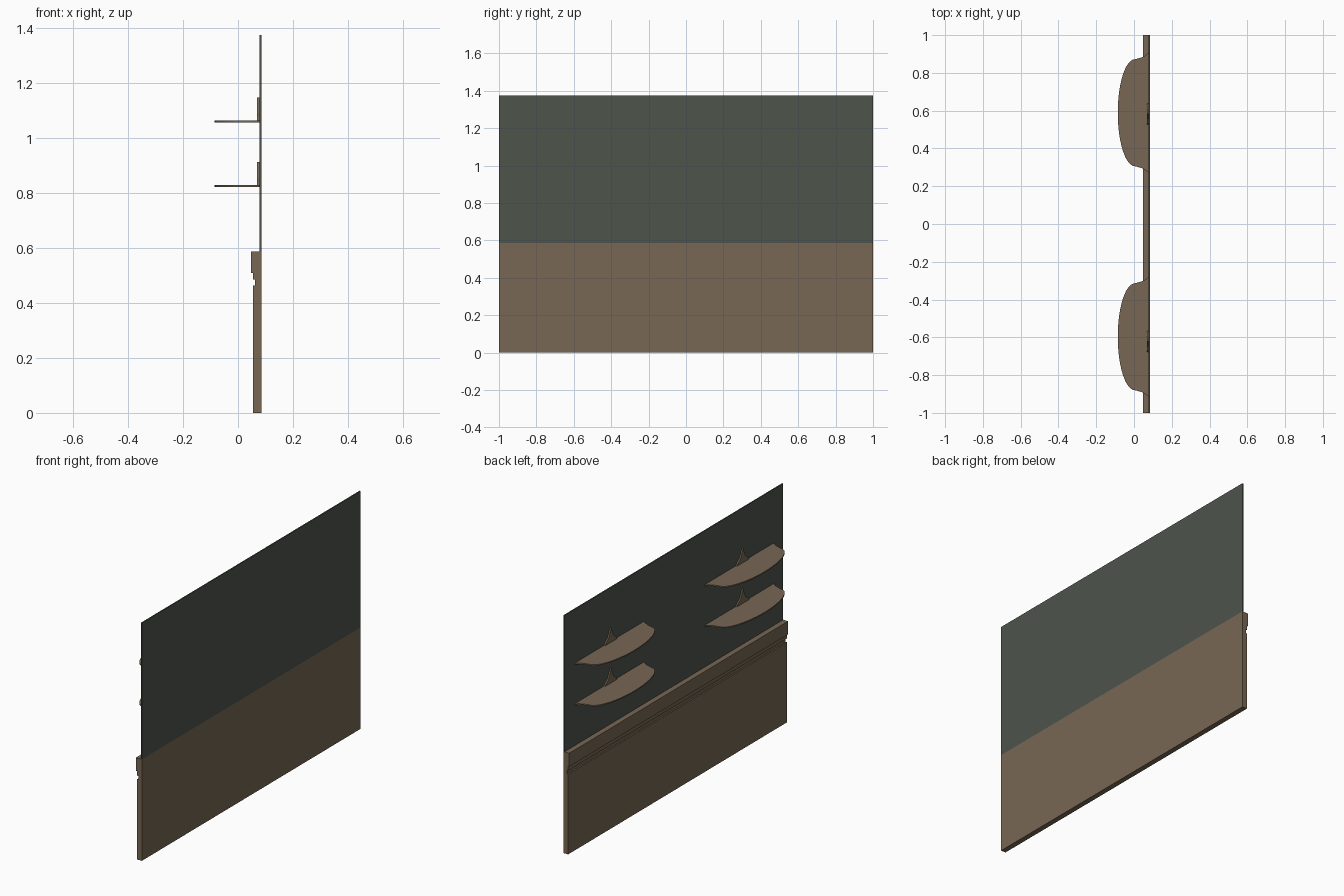
import bpy, bmesh, math
from mathutils import Vector

cube = bpy.data.objects.get("Cube")
if cube:
    bpy.data.objects.remove(cube, do_unlink=True)


def material(name, srgb):
    col = [((c / 255 + 0.055) / 1.055) ** 2.4 for c in srgb] + [1.0]
    m = bpy.data.materials.new(name)
    m.use_nodes = True
    m.diffuse_color = col
    bsdf = m.node_tree.nodes["Principled BSDF"]
    bsdf.inputs["Base Color"].default_value = col
    bsdf.inputs["Roughness"].default_value = 0.8
    return m


green = material("dark green paint", (77, 84, 75))
wood = material("brown wood", (119, 103, 84))


def prism(name, points, offset, mat):
    """Extrude a flat outline of 3D points along an offset."""
    bm = bmesh.new()
    face = bm.faces.new([bm.verts.new(p) for p in points])
    ext = bmesh.ops.extrude_face_region(bm, geom=[face])
    bmesh.ops.translate(bm, vec=Vector(offset),
                        verts=[v for v in ext["geom"] if isinstance(v, bmesh.types.BMVert)])
    bmesh.ops.recalc_face_normals(bm, faces=bm.faces)
    mesh = bpy.data.meshes.new(name)
    bm.to_mesh(mesh)
    bm.free()
    mesh.materials.append(mat)
    obj = bpy.data.objects.new(name, mesh)
    bpy.context.collection.objects.link(obj)
    return obj


BACK = 0.085      # flat back of the wall
WALL = 0.078      # face of the upper panel
RAIL_TOP = 0.587

# Upper wall panel
prism("upper_panel", [(WALL, -1, RAIL_TOP), (BACK, -1, RAIL_TOP), (BACK, -1, 1.375), (WALL, -1, 1.375)],
      (0, 2, 0), green)

# Wainscot with its grooved rail, one profile run along the wall
profile = [(BACK, 0), (0.054, 0), (0.054, 0.463), (0.062, 0.463), (0.062, 0.485),
           (0.054, 0.485), (0.054, 0.51), (0.047, 0.51), (0.047, RAIL_TOP), (BACK, RAIL_TOP)]
prism("wainscot", [(x, -1, z) for x, z in profile], (0, 2, 0), wood)

# Half outline of a shelf: flared tip at the wall, then a bowed front
half = [(WALL, 0.318), (0.06, 0.303), (0.04, 0.293), (0.005, 0.283)]
steps = 12
for i in range(1, steps + 1):
    a = math.pi / 2 * i / steps
    half.append((0.005 - 0.091 * math.sin(a), 0.283 * math.cos(a)))
outline = half + [(x, -y) for x, y in reversed(half[:-1])]

# Half outline of a bracket: wide foot narrowing to a spike
foot = [(0.055, 0.0), (0.047, 0.014), (0.026, 0.028), (0.014, 0.05), (0.0, 0.084)]
spike = foot + [(-y, z) for y, z in reversed(foot[:-1])]

for side, shelf_y, bracket_y in (("back", 0.589, 0.583), ("front", -0.597, -0.622)):
    for level, z in (("lower", 0.822), ("upper", 1.057)):
        prism(f"{side}_{level}_shelf", [(x, shelf_y + y, z) for x, y in outline],
              (0, 0, 0.007), wood)
        prism(f"{side}_{level}_bracket",
              [(0.07, bracket_y + y, z + 0.007 + h) for y, h in spike],
              (WALL - 0.07, 0, 0), wood)
